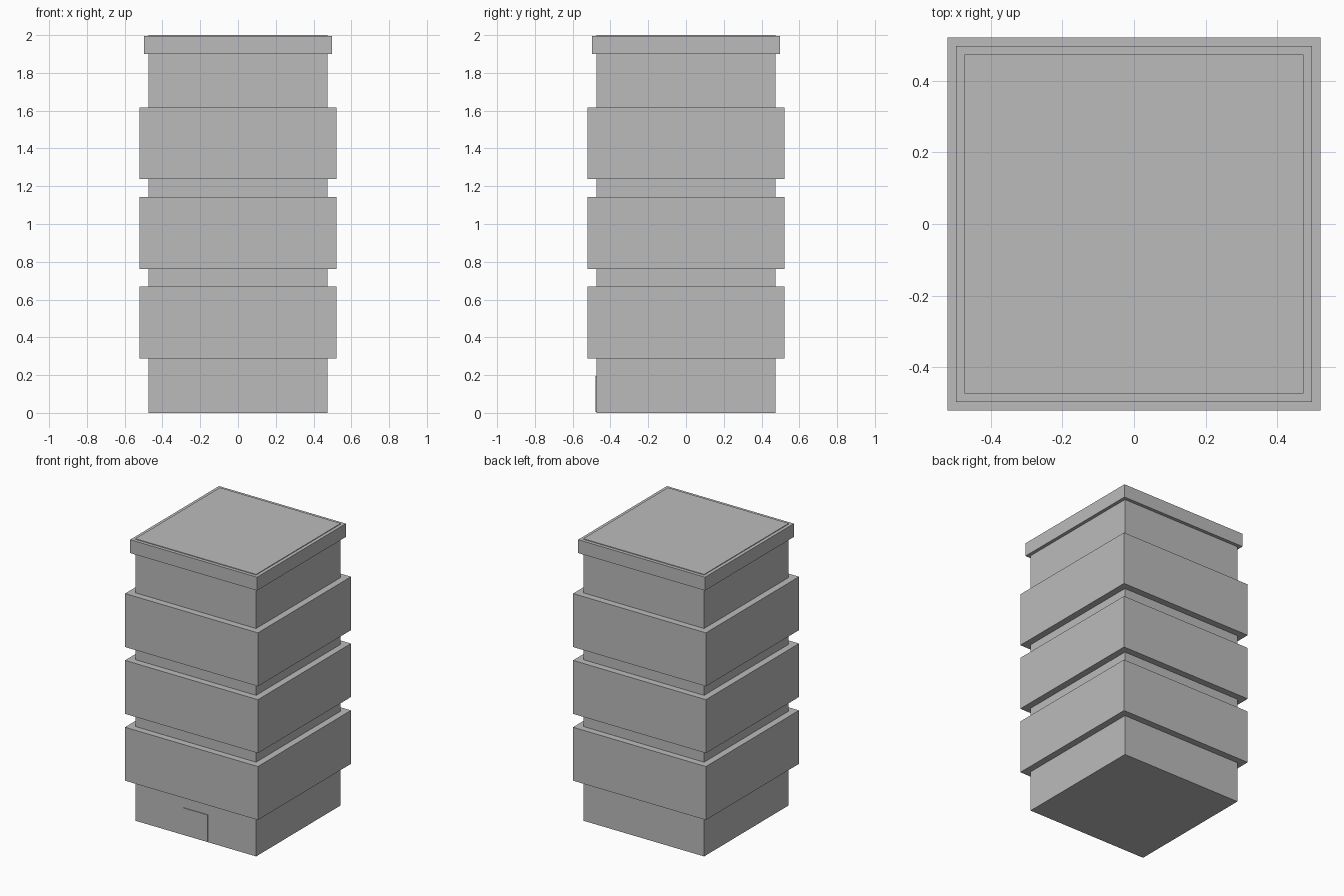
import bpy

cube = bpy.data.objects.get("Cube")
if cube:
    bpy.data.objects.remove(cube, do_unlink=True)

# One flat grey
grey = bpy.data.materials.new("concrete_grey")
grey.use_nodes = True
colour = (0.5, 0.5, 0.5, 1)
grey.diffuse_color = colour
grey.node_tree.nodes["Principled BSDF"].inputs["Base Color"].default_value = colour

# Building module: widths and heights are whole multiples of it
THIN = 0.1
UNIT = 2 / (42 + 2 * THIN)


def block(name, half_x, half_y, bottom, top, y=0):
    """Box given in building modules."""
    bpy.ops.mesh.primitive_cube_add(
        size=2, location=(0, y * UNIT, ((bottom + top) / 2 + THIN) * UNIT))
    ob = bpy.context.object
    ob.name = name
    ob.scale = (half_x * UNIT, half_y * UNIT, (top - bottom) / 2 * UNIT)
    bpy.ops.object.transform_apply(location=False, rotation=False, scale=True)
    ob.data.materials.append(grey)
    return ob


# Central tower, showing as a thin roof panel above the rim
block("tower_core", 10, 10, -THIN, 42 + THIN)

# Three wide overhanging storeys
for i, bottom in enumerate((6, 16, 26)):
    block(f"storey_{i + 1}", 11, 11, bottom, bottom + 8)

# Roof rim
block("roof_rim", 10.5, 10.5, 40, 42)

# Thin front door
block("front_door", 2, THIN / 2, 0, 4, y=-10 - THIN / 2)
